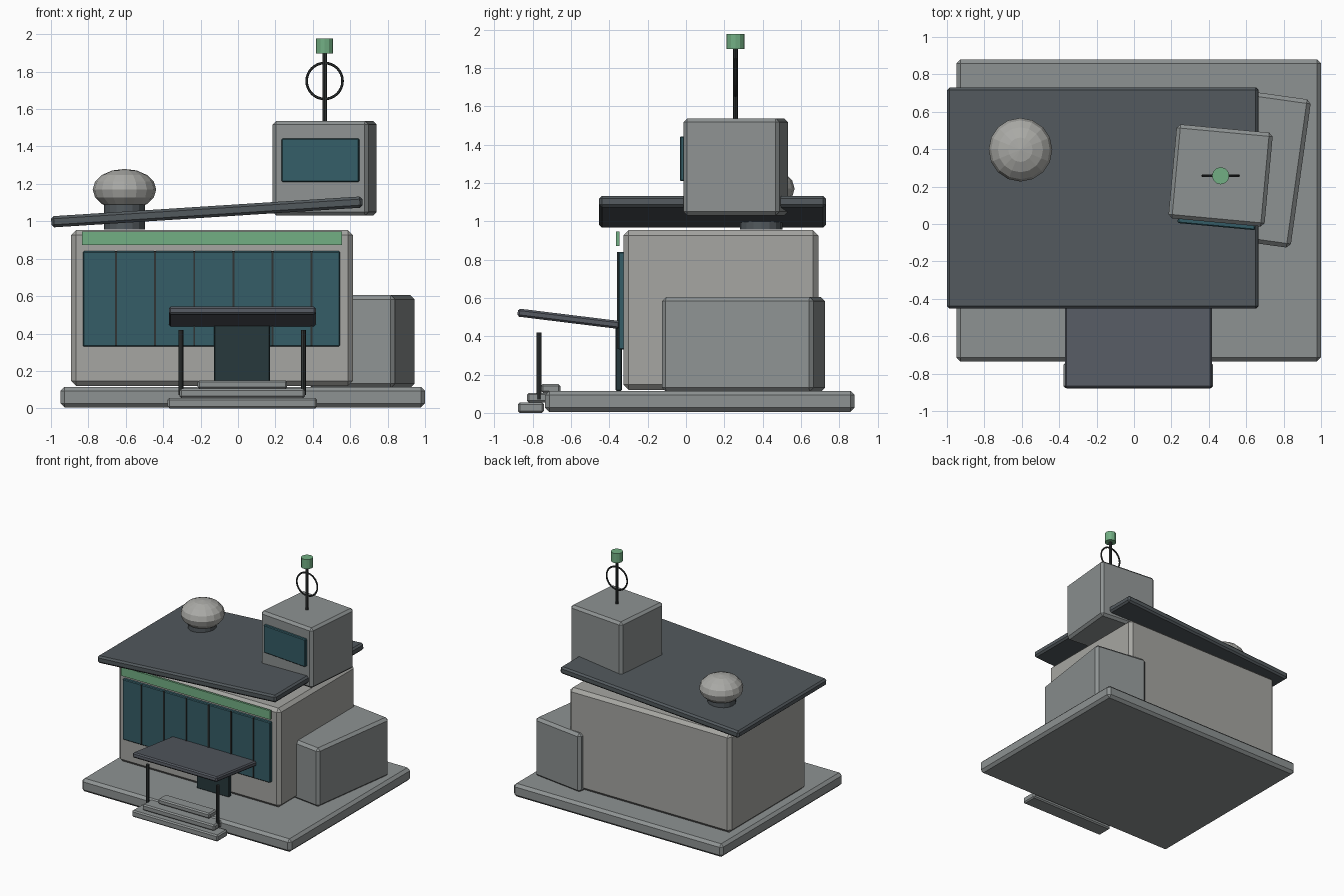
import bpy
from math import radians, atan

if "Cube" in bpy.data.objects:
    bpy.data.objects.remove(bpy.data.objects["Cube"])


def material(name, rgb):
    m = bpy.data.materials.new(name)
    m.diffuse_color = (*rgb, 1)
    m.use_nodes = True
    m.node_tree.nodes["Principled BSDF"].inputs["Base Color"].default_value = m.diffuse_color
    return m


CONCRETE = material("concrete", (0.27, 0.29, 0.29))
WALL = material("wall", (0.38, 0.38, 0.36))
ROOF = material("roof", (0.085, 0.10, 0.11))
SLATE = material("slate", (0.09, 0.10, 0.12))
GLASS = material("glass", (0.035, 0.11, 0.135))
DARK = material("dark_metal", (0.03, 0.035, 0.035))
DOOR = material("door", (0.02, 0.04, 0.045))
GREEN = material("green", (0.17, 0.43, 0.23))
DOME = material("dome", (0.40, 0.40, 0.38))


def finish(name, mat, bevel=0):
    ob = bpy.context.object
    ob.name = name
    ob.data.materials.append(mat)
    if bevel:
        mod = ob.modifiers.new("chamfer", "BEVEL")
        mod.width, mod.segments = bevel, 1
    return ob


def box(name, lo, hi, mat, bevel=0.0, rot=(0, 0, 0)):
    """Chamfered box between two corners, turned about its own centre."""
    bpy.ops.mesh.primitive_cube_add(size=1, location=[(a + b) / 2 for a, b in zip(lo, hi)],
                                    rotation=rot)
    bpy.context.object.scale = [b - a for a, b in zip(lo, hi)]
    bpy.ops.object.transform_apply(location=False, rotation=False, scale=True)
    return finish(name, mat, bevel)


def cylinder(name, x, y, z0, z1, r, mat, sides=12):
    bpy.ops.mesh.primitive_cylinder_add(vertices=sides, radius=r, depth=z1 - z0,
                                        location=(x, y, (z0 + z1) / 2))
    return finish(name, mat)


# Base slab and entrance steps
box("base_slab", (-0.95, -0.735, 0.005), (1.0, 0.88, 0.115), CONCRETE, 0.022)
steps = [(0.40, -0.877, -0.742, 0.0, 0.055),
         (0.335, -0.83, -0.70, 0.055, 0.105),
         (0.24, -0.757, -0.655, 0.105, 0.15)]
for i, (w, y0, y1, z0, z1) in enumerate(steps):
    box(f"step_{i + 1}", (0.023 - w, y0, z0), (0.023 + w, y1, z1), CONCRETE, 0.01)

# Main hall and turned side annex
box("main_hall", (-0.893, -0.327, 0.12), (0.614, 0.69, 0.953), WALL, 0.027)
box("side_annex", (0.424, -0.10, 0.11), (0.894, 0.70, 0.605), CONCRETE, 0.022,
    (0, 0, radians(-8)))

# Front glazing, mullions, fascia band and door
box("front_glass", (-0.83, -0.353, 0.33), (0.545, -0.32, 0.84), GLASS, 0.006)
for i in range(6):
    x = -0.652 + i * 0.209
    box(f"mullion_{i + 1}", (x - 0.005, -0.36, 0.335), (x + 0.005, -0.33, 0.84), DARK)
box("fascia_band", (-0.834, -0.366, 0.872), (0.556, -0.348, 0.946), GREEN)
box("door", (-0.128, -0.367, 0.115), (0.171, -0.335, 0.46), DOOR, 0.004)

# Sloping roof
box("roof", (-1.0, -0.453, 1.02), (0.667, 0.73, 1.08), ROOF, 0.014, (0, -atan(0.064), 0))

# Entrance canopy on two posts
box("canopy", (-0.37, -0.88, 0.47), (0.417, -0.343, 0.512), SLATE, 0.01,
    (radians(-7), 0, 0))
for side, x in (("left", -0.305), ("right", 0.35)):
    cylinder(f"{side}_post", x, -0.767, 0.07, 0.42, 0.013, DARK, 8)

# Turned roof tower with its window
TURN = radians(-5.3)
box("tower", (0.205, 0.0075, 1.03), (0.721, 0.5115, 1.537), CONCRETE, 0.02, (0, 0, TURN))
window = box("tower_window", (0.235, -0.012, 1.21), (0.651, 0.018, 1.443), GLASS, 0.006,
             (0, 0, TURN))
window.location = (0.441, 0.001, 1.3265)

# Mast with ring and beacon
cylinder("mast", 0.463, 0.258, 1.52, 1.91, 0.0125, DARK, 8)
cylinder("beacon", 0.463, 0.258, 1.898, 1.978, 0.046, GREEN, 12)
bpy.ops.mesh.primitive_torus_add(major_segments=32, minor_segments=6, major_radius=0.096,
                                 minor_radius=0.007, location=(0.463, 0.258, 1.75),
                                 rotation=(radians(90), 0, 0))
finish("mast_ring", DARK)

# Flattened roof dome on a neck
cylinder("dome_neck", -0.607, 0.393, 0.957, 1.09, 0.11, ROOF, 16)
bpy.ops.mesh.primitive_uv_sphere_add(segments=16, ring_count=8, radius=1,
                                     location=(-0.607, 0.397, 1.17))
bpy.context.object.scale = (0.17, 0.17, 0.11)
finish("roof_dome", DOME)
